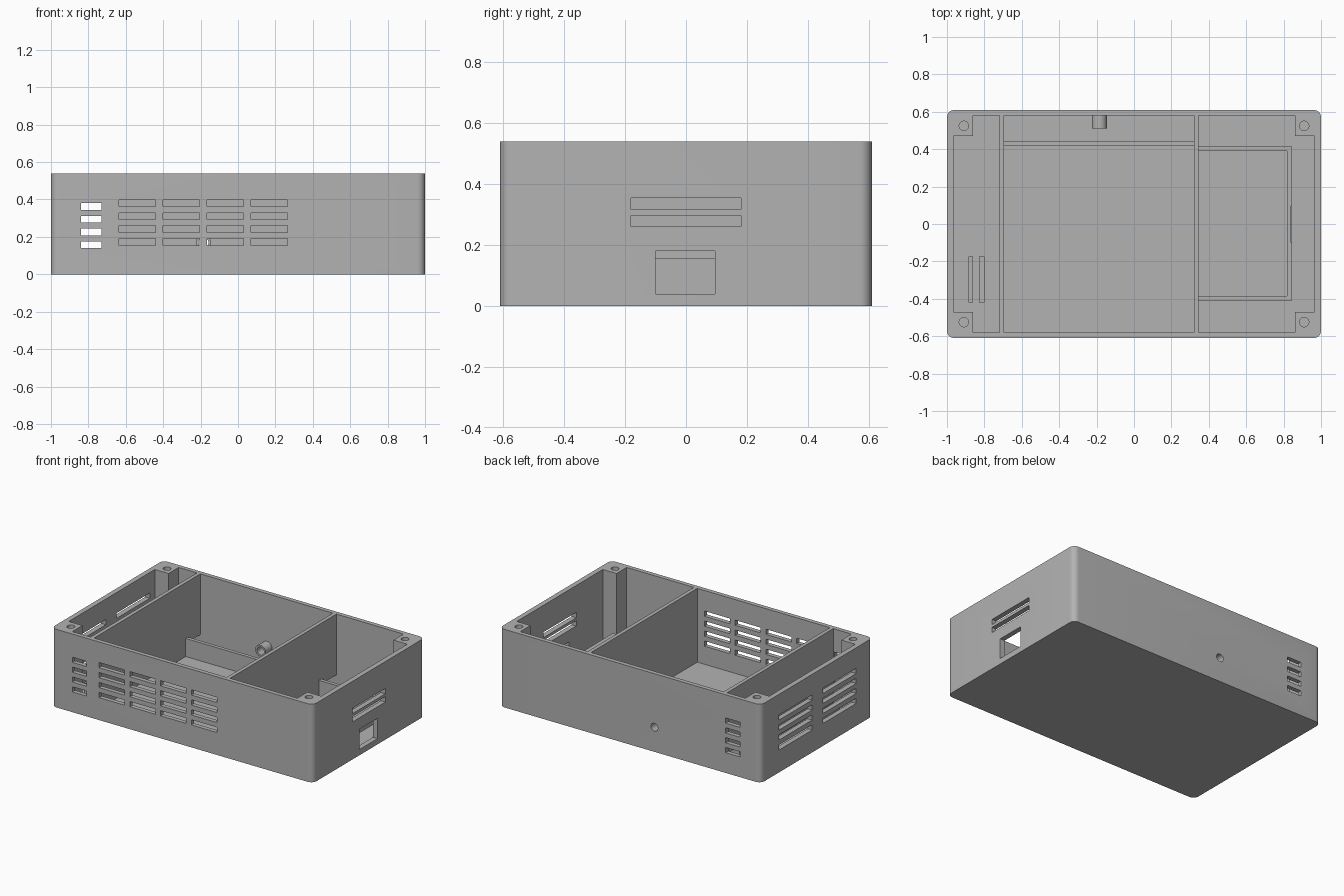
import bpy
import bmesh
from mathutils import Matrix, Vector

old = bpy.data.objects.get("Cube")
if old:
    bpy.data.objects.remove(old, do_unlink=True)

grey = bpy.data.materials.new("plain grey")
grey.use_nodes = True
grey.diffuse_color = (0.45, 0.45, 0.45, 1)
grey.node_tree.nodes["Principled BSDF"].inputs["Base Color"].default_value = grey.diffuse_color

# Main dimensions
HX, HY, TOP = 1.0, 0.61, 0.54
IX, IY, FLOOR = 0.965, 0.58, 0.03
RIDGE = 0.155


def add_box(bm, x0, x1, y0, y1, z0, z1):
    lo, hi = Vector((x0, y0, z0)), Vector((x1, y1, z1))
    mat = Matrix.Translation((lo + hi) / 2) @ Matrix.Diagonal((*(hi - lo), 1))
    return bmesh.ops.create_cube(bm, size=1, matrix=mat)["verts"]


def add_cylinder(bm, r, centre, length, axis="Z"):
    rot = Matrix.Rotation(1.5707963, 4, "X") if axis == "Y" else Matrix()
    bmesh.ops.create_cone(bm, cap_ends=True, segments=32, radius1=r, radius2=r,
                          depth=length, matrix=Matrix.Translation(centre) @ rot)


def make(name, bm):
    mesh = bpy.data.meshes.new(name)
    bm.to_mesh(mesh)
    bm.free()
    mesh.materials.append(grey)
    ob = bpy.data.objects.new(name, mesh)
    bpy.context.collection.objects.link(ob)
    return ob


def boxes(name, *dims):
    bm = bmesh.new()
    for d in dims:
        add_box(bm, *d)
    return make(name, bm)


def boolean(ob, cutter, operation="DIFFERENCE"):
    cutter.hide_render = True
    mod = ob.modifiers.new("cut", "BOOLEAN")
    mod.operation, mod.solver, mod.object = operation, "EXACT", cutter
    bpy.context.view_layer.objects.active = ob
    bpy.ops.object.modifier_apply(modifier=mod.name)
    bpy.data.objects.remove(cutter, do_unlink=True)


# Case shell with rounded upright edges, hollowed from above
bm = bmesh.new()
add_box(bm, -HX, HX, -HY, HY, 0, TOP)
upright = [e for e in bm.edges if abs(e.verts[0].co.z - e.verts[1].co.z) > 0.1]
bmesh.ops.bevel(bm, geom=upright, offset=0.04, segments=8, profile=0.5, affect="EDGES")
case = make("case_shell", bm)
boolean(case, boxes("cavity", (-IX, IX, -IY, IY, FLOOR, TOP + 0.1)))

# Vent slots, port window and round cable hole
bm = bmesh.new()
for row in range(4):
    z = 0.14 + 0.068 * row
    for side in (-1, 1):
        ys = sorted((side * 0.55, side * 0.7))
        add_box(bm, -0.84, -0.73, *ys, z, z + 0.036)
    z = 0.155 + 0.069 * row
    for col in range(4):
        x = -0.635 + 0.235 * col
        add_box(bm, x, x + 0.195, -0.7, -0.55, z, z + 0.036)
    for y in (-0.43, 0.05):
        add_box(bm, -1.1, -0.93, y, y + 0.365, z, z + 0.036)
for z in (0.26, 0.317):
    add_box(bm, 0.93, 1.1, -0.18, 0.18, z, z + 0.037)
window = (0.84, 1.1, -0.1, 0.095, 0.04, 0.18)
add_box(bm, *window)
HOLE = Vector((-0.185, 0.58, 0.17))
add_cylinder(bm, 0.027, HOLE, 0.3, "Y")
boolean(case, make("wall_cutters", bm))

# Cable tube inside the back wall
bm = bmesh.new()
add_cylinder(bm, 0.04, HOLE + Vector((0, -0.03, 0)), 0.08, "Y")
tube = make("cable_tube", bm)
bm = bmesh.new()
add_cylinder(bm, 0.027, HOLE, 0.4, "Y")
boolean(tube, make("tube_bore", bm))

# Full height dividers with a low cable passage at the back
dividers = []
for name, x in (("left_bay_divider", -0.72), ("right_bay_divider", 0.32)):
    d = boxes(name, (x, x + 0.026, -IY, IY, FLOOR, TOP))
    boolean(d, boxes("passage", (x - 0.1, x + 0.1, 0.445, 0.7, -0.1, 0.12)))
    dividers.append(d)

# Low ridges that locate the contents of each bay
middle_ridge = boxes("middle_ridge", (-0.694, 0.32, 0.42, 0.445, FLOOR, RIDGE))
tray = boxes("tray_ridge", (0.346, 0.845, -0.41, 0.415, FLOOR, RIDGE))
boolean(tray, boxes("tray_hollow", (0.2, 0.817, -0.385, 0.39, -0.1, 0.3)))
boolean(tray, boxes("window_relief", window))

# Board holder: a pair of rails on the floor
rails = boxes("board_rails",
              (-0.885, -0.86, -0.42, -0.175, FLOOR, 0.12),
              (-0.83, -0.8, -0.42, -0.175, FLOOR, 0.12))

# Corner screw posts
posts = []
for sx in (-1, 1):
    for sy in (-1, 1):
        xs = sorted((sx * 0.86, sx * IX))
        ys = sorted((sy * 0.47, sy * IY))
        post = boxes("screw_post", (*xs, *ys, FLOOR, TOP))
        bm = bmesh.new()
        add_cylinder(bm, 0.025, (sx * 0.91, sy * 0.525, TOP), 0.5)
        boolean(post, make("screw_hole", bm))
        posts.append(post)

# Smooth the curved surfaces while keeping crisp edges
bpy.ops.object.select_all(action="DESELECT")
for ob in [case, tube, *posts]:
    ob.select_set(True)
bpy.context.view_layer.objects.active = case
bpy.ops.object.shade_smooth_by_angle()
